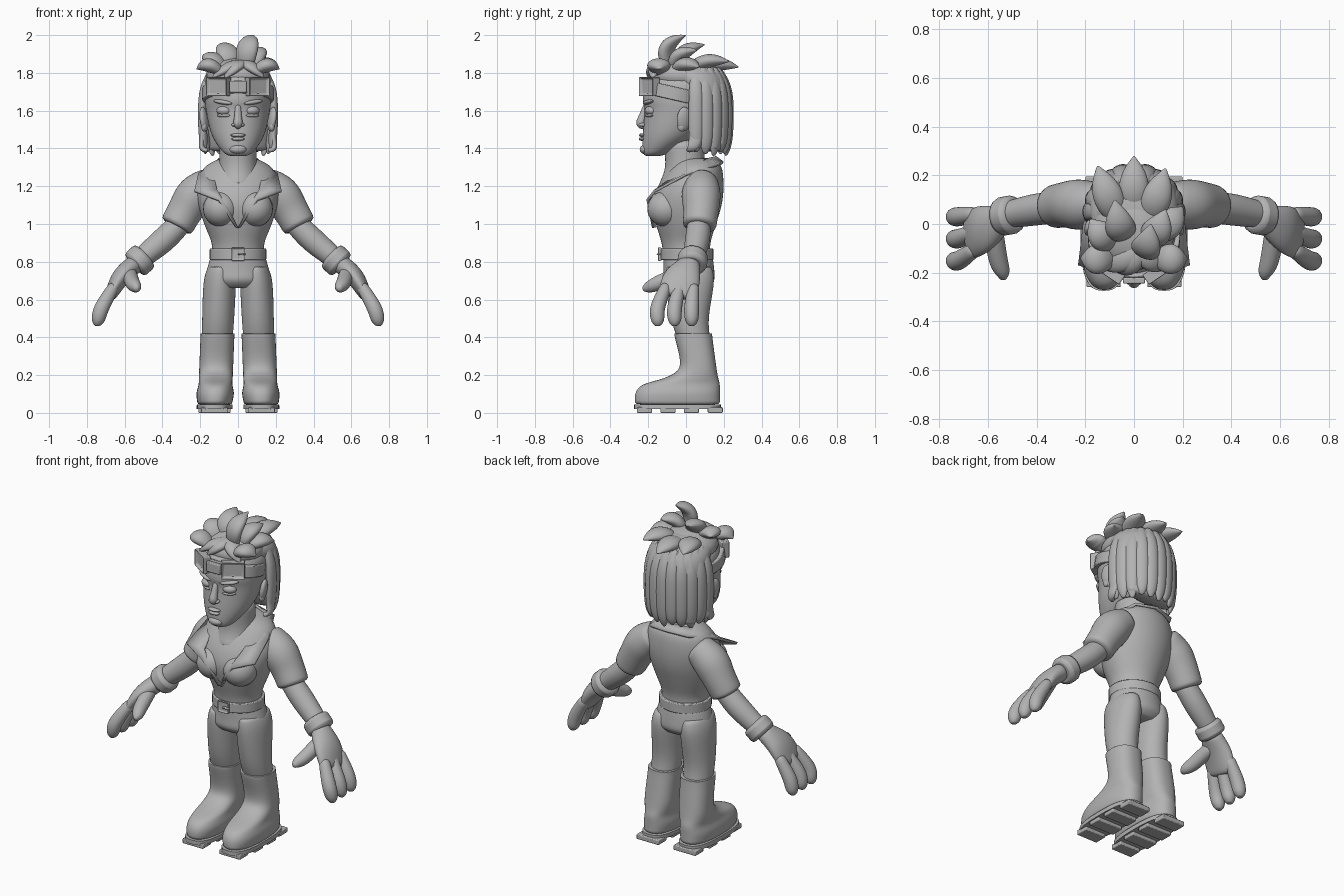
import bpy, bmesh, math
from mathutils import Vector, Matrix

if "Cube" in bpy.data.objects:
    bpy.data.objects.remove(bpy.data.objects["Cube"], do_unlink=True)

GREY = (.45, .45, .45, 1)
clay = bpy.data.materials.new("plain grey")
clay.use_nodes = True
clay.diffuse_color = GREY
clay.node_tree.nodes["Principled BSDF"].inputs["Base Color"].default_value = GREY


def finish(name, bm, mirror=False, sub=0, thick=0, bevel=0):
    """Turn a bmesh into a shaded object with its modifiers."""
    bmesh.ops.recalc_face_normals(bm, faces=bm.faces)
    mesh = bpy.data.meshes.new(name)
    bm.to_mesh(mesh)
    bm.free()
    mesh.materials.append(clay)
    for face in mesh.polygons:
        face.use_smooth = True
    if not sub:
        mesh.set_sharp_from_angle(angle=math.radians(35))
    thing = bpy.data.objects.new(name, mesh)
    bpy.context.scene.collection.objects.link(thing)
    if mirror:
        thing.modifiers.new("Mirror", "MIRROR")
    if thick:
        thing.modifiers.new("Solidify", "SOLIDIFY").thickness = thick
    if bevel:
        rounding = thing.modifiers.new("Bevel", "BEVEL")
        rounding.width, rounding.segments = bevel, 2
    if sub:
        smoothing = thing.modifiers.new("Subdivision", "SUBSURF")
        smoothing.levels = smoothing.render_levels = sub


def flow(points, steps=3):
    """Smooth curve through the given points, of any number of values each."""
    pts = [Vector(p) for p in points]
    out = []
    for i in range(len(pts) - 1):
        a, b, c, d = pts[max(i - 1, 0)], pts[i], pts[i + 1], pts[min(i + 2, len(pts) - 1)]
        for k in range(steps):
            t = k / steps
            out.append(b + ((c - a) * t + (a * 2 - b * 5 + c * 4 - d) * t * t
                            + (b * 3 - a - c * 3 + d) * t * t * t) / 2)
    return out + [pts[-1]]


def bridge(bm, rings):
    """Skin a row of rings and cap both ends."""
    rows = [[bm.verts.new(p) for p in ring] for ring in rings]
    for low, high in zip(rows, rows[1:]):
        for i in range(len(low)):
            bm.faces.new((low[i - 1], low[i], high[i], high[i - 1]))
    bm.faces.new(rows[0][::-1])
    bm.faces.new(rows[-1])


def stack(name, rings, middle=0, lean=0, power=2, sides=32, sub=1, tilt=0, **options):
    """Loft level rings: height, half width, front y, back y."""
    bm, loops = bmesh.new(), []
    for z, wide, front, back in flow(rings):
        loop = []
        for i in range(sides):
            c, s = math.cos(math.tau * i / sides), math.sin(math.tau * i / sides)
            x = math.copysign(abs(c) ** (2 / power), c) * wide
            y = math.copysign(abs(s) ** (2 / power), s) * (back - front) / 2
            loop.append(Vector((middle + lean * z + x, (front + back) / 2 + y, z)))
        loops.append(loop)
    bridge(bm, loops)
    if tilt:
        pivot = Vector((0, rings[0][2], rings[0][0]))
        bmesh.ops.rotate(bm, verts=bm.verts, cent=pivot,
                         matrix=Matrix.Rotation(math.radians(tilt), 3, "X"))
    finish(name, bm, sub=sub, **options)


def add_tube(bm, path, across, sides):
    """Add oval sections along a path: x, y, z, width and optional depth."""
    path = flow(path)
    pts = [Vector(s[:3]) for s in path]
    rings = []
    for i, section in enumerate(path):
        along = (pts[min(i + 1, len(pts) - 1)] - pts[max(i - 1, 0)]).normalized()
        u = Vector(across)
        u = (u - along * u.dot(along)).normalized()
        v = along.cross(u)
        angles = [math.tau * k / sides for k in range(sides)]
        rings.append([pts[i] + u * section[3] * math.cos(a) + v * section[-1] * math.sin(a)
                      for a in angles])
    bridge(bm, rings)


def tube(name, path, across=(0, 1, 0), mirror=True, sub=1, **options):
    bm = bmesh.new()
    add_tube(bm, path, across, sides=20)
    finish(name, bm, mirror=mirror, sub=sub, **options)


def ball(name, at, size, turn=0, roll=0, mirror=True):
    """Stretched sphere, rolled about y and then turned about z."""
    bm = bmesh.new()
    place = (Matrix.Translation(at) @ Matrix.Rotation(math.radians(turn), 4, "Z")
             @ Matrix.Rotation(math.radians(roll), 4, "Y") @ Matrix.Diagonal((*size, 1)))
    bmesh.ops.create_uvsphere(bm, u_segments=24, v_segments=16, radius=1, matrix=place)
    finish(name, bm, mirror=mirror)


def box(name, at, size, turn=0, mirror=False, inset=0):
    """Box turned about z; its front face may be inset and pushed in."""
    bm = bmesh.new()
    bmesh.ops.create_cube(bm, size=1, matrix=Matrix.Diagonal((*size, 1)))
    if inset:
        front = min(bm.faces, key=lambda f: f.calc_center_median().y)
        bmesh.ops.inset_region(bm, faces=[front], thickness=inset)
        bmesh.ops.translate(bm, verts=front.verts, vec=(0, inset, 0))
    bm.transform(Matrix.Translation(at) @ Matrix.Rotation(math.radians(turn), 4, "Z"))
    finish(name, bm, mirror=mirror, bevel=.005)


# Boots with lugged soles, trouser legs and hips
leg = dict(middle=.125, lean=-.04, mirror=True)
stack("boots", [(.04, .09, -.27, .18), (.1, .1, -.27, .18), (.15, .09, -.23, .18),
                (.19, .09, -.1, .17), (.25, .09, -.03, .16), (.4, .09, -.06, .14),
                (.42, .09, -.06, .14)], power=2.4, **leg)
stack("soles", [(z, .095, -.275, .185) for z in (.02, .045)], power=2.8, sub=0, **leg)
for k, wide in enumerate((.14, .17, .17, .15)):
    box(f"tread_{k}", (.125, .125 * k - .22, .015), (wide, .08, .03), mirror=True)
stack("trouser_legs", [(.38, .08, -.04, .13), (.5, .085, -.08, .12), (.7, .085, -.11, .15),
                       (.78, .06, -.1, .13)], **leg)
stack("hips", [(.66, .14, -.08, .11), (.7, .17, -.12, .15), (.76, .165, -.12, .15),
               (.84, .14, -.12, .14)])

# Belt and buckle
stack("belt", [(z, .15, -.135, .145) for z in (.81, .87)], sub=0, bevel=.005)
box("buckle", (0, -.14, .84), (.07, .02, .07), inset=.01)
box("buckle_prong", (.02, -.145, .84), (.04, .02, .01))

# Shirt body, bust and neck
stack("shirt_body", [(.82, .14, -.12, .13), (.9, .14, -.13, .13), (1, .18, -.16, .16),
                     (1.1, .21, -.18, .19), (1.2, .22, -.15, .2), (1.3, .18, -.08, .19),
                     (1.35, .09, -.04, .15)])
ball("bust", at=(.09, -.105, 1.08), size=(.095, .1, .095))
stack("neck", [(1.2, .12, -.15, .12), (1.3, .1, -.11, .1), (1.45, .1, -.12, .1)])

# Open collar with pointed lapels
inner = [(0, -.17, .98), (.05, -.2, 1.08), (.11, -.17, 1.18), (.14, 0, 1.3), (.1, .12, 1.35), (0, .16, 1.36)]
outer = [(.01, -.18, .98), (.1, -.21, 1.13), (.23, -.17, 1.18), (.21, 0, 1.27), (.13, .17, 1.32), (0, .2, 1.33)]
bm = bmesh.new()
rows = [[bm.verts.new(p) for p in edge] for edge in (inner, outer)]
for i in range(len(inner) - 1):
    bm.faces.new((rows[0][i], rows[0][i + 1], rows[1][i + 1], rows[1][i]))
finish("collar", bm, mirror=True, thick=.015)

# Sleeves, forearms, cuffs and hands
tube("sleeves", [(.13, .09, 1.23, .08), (.22, .08, 1.16, .105), (.28, .08, 1.07, .095),
                 (.33, .07, .98, .09)])
tube("forearms", [(.29, .07, 1.02, .06), (.4, .06, .91, .067), (.56, .03, .78, .05)])
tube("cuffs", [(.49, .04, .835, .08), (.55, .03, .78, .08)], sub=0, bevel=.02)
tube("palms", [(.53, .03, .8, .05, .05), (.62, -.02, .72, .1, .05), (.68, -.05, .61, .1, .03)])
for k, name in enumerate(("index", "middle", "outer")):
    root, tip = .07 * k - .1, .09 * k - .15
    tube(name + "_fingers", [(.65, root, .68, .03), (.72, tip, .56, .04), (.74, tip, .49, .035),
                             (.74, tip, .46, .015)])
tube("thumbs", [(.58, -.01, .75, .04), (.56, -.14, .69, .04), (.54, -.2, .665, .03),
                (.54, -.23, .655, .01)], across=(1, 0, 0))

# Head and face
stack("head", [(1.36, .04, -.21, -.14), (1.38, .08, -.23, -.08), (1.47, .14, -.23, .06),
               (1.6, .17, -.22, .16), (1.66, .175, -.23, .18), (1.75, .17, -.21, .18),
               (1.83, .1, -.14, .12)])
tube("nose", [(0, -.21, 1.63, .015), (0, -.23, 1.57, .02), (0, -.24, 1.53, .025),
              (0, -.22, 1.51, .01)], across=(1, 0, 0), mirror=False)
ball("nostrils", at=(.02, -.23, 1.525), size=(.015, .02, .01))
ball("upper_lip", at=(0, -.23, 1.47), size=(.04, .02, .01), mirror=False)
ball("lower_lip", at=(0, -.23, 1.45), size=(.035, .02, .01), mirror=False)
ball("chin", at=(0, -.215, 1.395), size=(.045, .03, .025), mirror=False)
ball("eyes", at=(.075, -.187, 1.6), size=(.04, .03, .025), turn=22)
ball("brows", at=(.08, -.2, 1.645), size=(.055, .02, .012), turn=24, roll=-8)
ball("lower_lids", at=(.075, -.195, 1.575), size=(.04, .015, .01), turn=24)
ball("ears", at=(.18, -.01, 1.555), size=(.02, .04, .065), turn=20, roll=8)
ball("earlobes", at=(.18, -.025, 1.515), size=(.015, .02, .025))

# Goggles pushed up on the forehead
stack("goggle_strap", [(z, .19, -.235, .12) for z in (1.695, 1.765)], sub=0, bevel=.005, tilt=-13)
box("goggle_frames", (.103, -.195, 1.727), (.13, .05, .1), turn=34, mirror=True, inset=.017)
box("goggle_bridge", (0, -.233, 1.727), (.09, .025, .06))

# Long back hair made of hanging locks
stack("back_hair", [(1.38, .16, .1, .2), (1.5, .18, .04, .22), (1.7, .185, -.04, .23),
                    (1.8, .17, -.13, .2), (1.87, .08, -.08, .12)])
bm = bmesh.new()
for k in range(-5, 6):
    s, c = math.sin(k * .3), math.cos(k * .3)
    tip = 1.36 + .01 * (k % 3)
    add_tube(bm, [(reach * s, .04 + reach * c, z, wide, wide * .6) for z, reach, wide in
                  ((1.83, .13, .02), (1.7, .185, .04), (1.45, .185, .04), (tip, .17, .01))],
             across=(c, -s, 0), sides=10)
finish("back_locks", bm, sub=1)
tube("side_locks", [(.18, .03, 1.62, .02, .01), (.19, .05, 1.46, .035, .015),
                    (.19, .03, 1.4, .025, .015), (.16, .01, 1.39, .01, .01)])

# Swept crown and spiky locks
ball("hair_crown", at=(0, -.02, 1.785), size=(.17, .17, .095), mirror=False)
bm = bmesh.new()


def spike(root, tip, bend, wide):
    """Leaf-shaped lock from root to tip, bowed by the bend."""
    root, tip = Vector(root), Vector(tip)
    path = []
    for k in range(6):
        t = k / 5
        width = wide * (.6 + 1.6 * t) * (1.02 - t * t)
        path.append((*(root.lerp(tip, t) + Vector(bend) * math.sin(math.pi * t)), width, width * .6))
    add_tube(bm, path, across=(tip - root).cross((0, 0, 1)).normalized(), sides=12)


for x, y, z in ((.07, 0, 2), (-.08, .1, 1.95), (.13, .06, 1.92), (0, .28, 1.83), (-.15, .24, 1.85),
                (.13, .23, 1.86), (.22, -.14, 1.82), (-.22, -.14, 1.82), (-.18, .02, 1.88),
                (.2, .07, 1.83)):
    spike((x * .4, y * .4 - .08, 1.8), (x, y, z), bend=(0, (1.8 - z) * .3, .03), wide=.06)
for x in (-.14, -.07, .14):
    spike((.03 - x * .3, -.05, 1.84), (x, -.22 + abs(x) * .3, 1.77), bend=(0, -.03, .03), wide=.045)
finish("hair_spikes", bm, sub=1)
